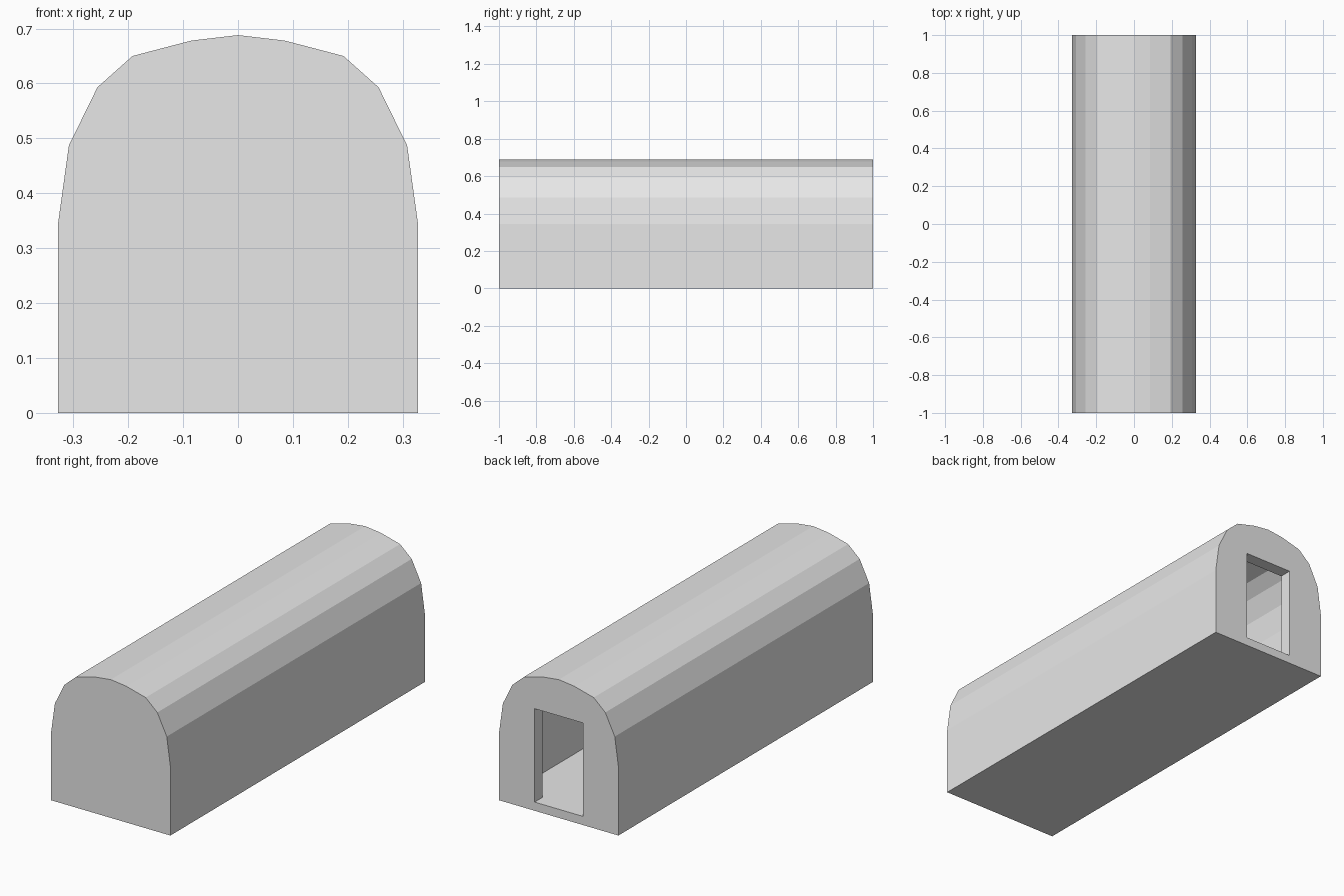
import bpy
import bmesh

default = bpy.data.objects.get("Cube")
if default:
    bpy.data.objects.remove(default, do_unlink=True)

grey = bpy.data.materials.new("light grey")
grey.use_nodes = True
grey.diffuse_color = (0.8, 0.8, 0.8, 1)
grey.node_tree.nodes["Principled BSDF"].inputs["Base Color"].default_value = (0.8, 0.8, 0.8, 1)

# Right half of the arched cross-section (x, z), base to ridge
HALF_ARCH = [(0.328, 0), (0.328, 0.343), (0.308, 0.487), (0.256, 0.593),
             (0.192, 0.65), (0.085, 0.678), (0, 0.688)]
ARCH = HALF_ARCH + [(-x, z) for x, z in reversed(HALF_ARCH[:-1])]


def prism(name, profile, y0, y1):
    """Extrude an x-z profile along y into a closed solid."""
    bm = bmesh.new()
    face = bm.faces.new([bm.verts.new((x, y0, z)) for x, z in profile])
    ext = bmesh.ops.extrude_face_region(bm, geom=[face])
    moved = [v for v in ext["geom"] if isinstance(v, bmesh.types.BMVert)]
    bmesh.ops.translate(bm, verts=moved, vec=(0, y1 - y0, 0))
    bmesh.ops.recalc_face_normals(bm, faces=bm.faces)
    mesh = bpy.data.meshes.new(name)
    bm.to_mesh(mesh)
    bm.free()
    mesh.materials.append(grey)
    obj = bpy.data.objects.new(name, mesh)
    bpy.context.collection.objects.link(obj)
    return obj


def cut(target, cutter):
    """Subtract the cutter from the target, then discard it."""
    cutter.hide_render = True
    mod = target.modifiers.new("cut", 'BOOLEAN')
    mod.operation = 'DIFFERENCE'
    mod.solver = 'EXACT'
    mod.object = cutter
    bpy.context.view_layer.objects.active = target
    bpy.ops.object.modifier_apply(modifier=mod.name)
    bpy.data.objects.remove(cutter, do_unlink=True)


# Arched hut body
hut = prism("hut_shell", ARCH, -1, 1)

# Hollow room following the outer arch
FLOOR = 0.042
room = [(x * 0.86, FLOOR + z * 0.875) for x, z in ARCH]
cut(hut, prism("room_cutter", room, -0.938, 0.938))

# Doorway through the back wall
W, SILL, TOP = 0.133, 0.043, 0.508
door = [(-W, SILL), (W, SILL), (W, TOP), (-W, TOP)]
cut(hut, prism("door_cutter", door, 0.8, 1.1))
